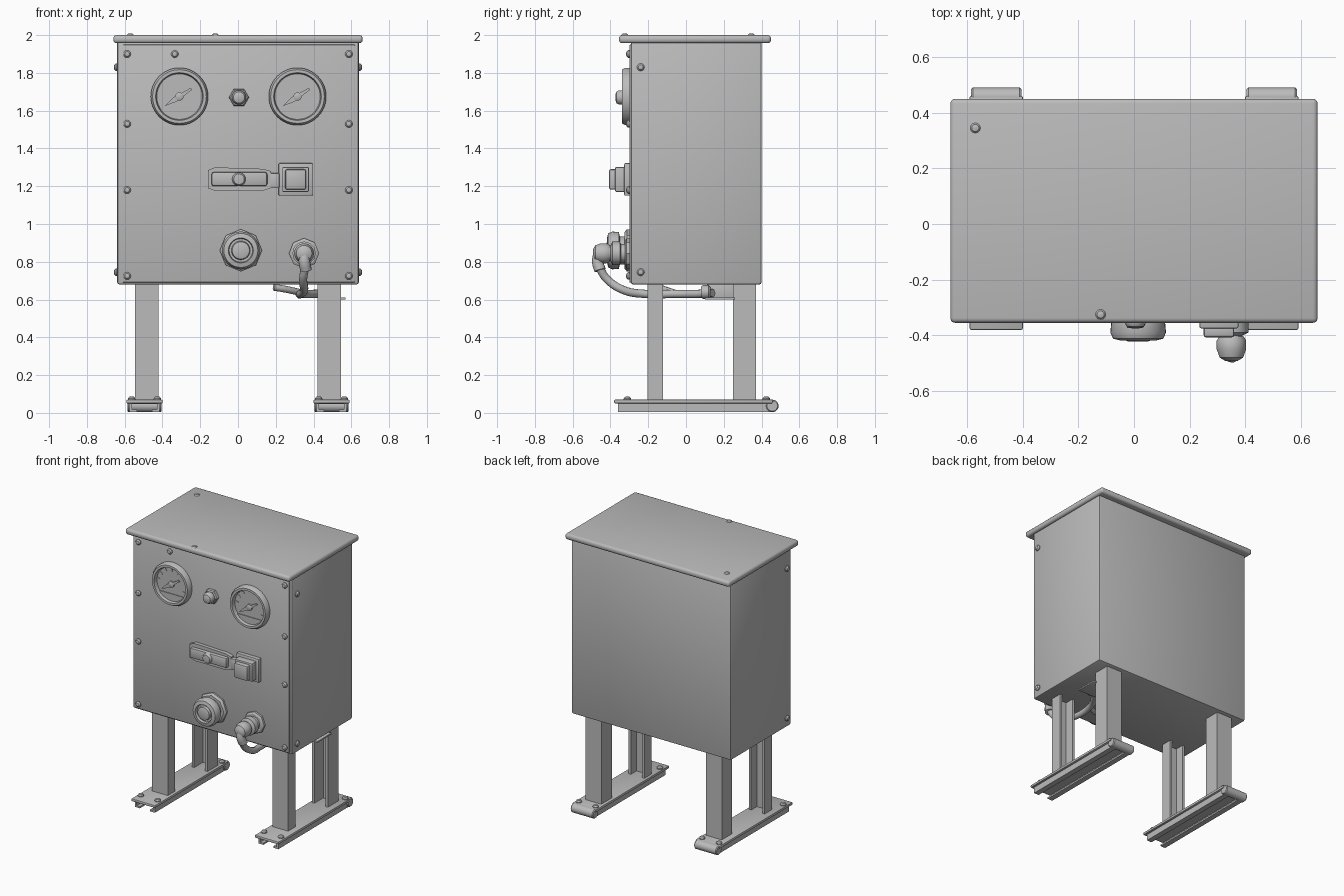
import bpy
import bmesh
import math
from mathutils import Vector, Matrix

cube = bpy.data.objects.get("Cube")
if cube:
    bpy.data.objects.remove(cube, do_unlink=True)

GREY = (0.5, 0.5, 0.5, 1)
metal = bpy.data.materials.new("grey metal")
metal.use_nodes = True
metal.diffuse_color = GREY
metal.node_tree.nodes["Principled BSDF"].inputs["Base Color"].default_value = GREY
parts = []


def finish(name, bm):
    bmesh.ops.recalc_face_normals(bm, faces=bm.faces)
    mesh = bpy.data.meshes.new(name)
    bm.to_mesh(mesh)
    bm.free()
    obj = bpy.data.objects.new(name, mesh)
    bpy.context.collection.objects.link(obj)
    mesh.materials.append(metal)
    parts.append(obj)
    return obj


def box(name, low, high, bevel=0.0, segments=2):
    low, high = Vector(low), Vector(high)
    bm = bmesh.new()
    bmesh.ops.create_cube(bm, size=1)
    bmesh.ops.scale(bm, vec=high - low, verts=bm.verts)
    bmesh.ops.translate(bm, vec=(low + high) / 2, verts=bm.verts)
    if bevel:
        bmesh.ops.bevel(bm, geom=bm.edges[:], offset=bevel, segments=segments,
                        profile=0.5, affect='EDGES')
    return finish(name, bm)


def extrude(name, outline, vector):
    """Closed 3D outline swept along a vector."""
    bm = bmesh.new()
    face = bm.faces.new([bm.verts.new(p) for p in outline])
    new = bmesh.ops.extrude_face_region(bm, geom=[face])["geom"]
    bmesh.ops.translate(bm, vec=vector,
                        verts=[v for v in new if isinstance(v, bmesh.types.BMVert)])
    return finish(name, bm)


def turn(name, centre, axis, profile, sides=32):
    """Lathe: profile is (radius, distance along axis), capped at the end."""
    bm = bmesh.new()
    rings = []
    for r, d in profile:
        rings.append([bm.verts.new((r * math.cos(math.tau * i / sides),
                                    r * math.sin(math.tau * i / sides), d))
                      for i in range(sides)])
    for a, b in zip(rings, rings[1:]):
        for i in range(sides):
            j = (i + 1) % sides
            bm.faces.new((a[i], a[j], b[j], b[i]))
    bm.faces.new(rings[-1])
    bm.faces.new(rings[0])
    turn_to = Vector((0, 0, 1)).rotation_difference(Vector(axis)).to_matrix().to_4x4()
    bm.transform(Matrix.Translation(centre) @ turn_to)
    return finish(name, bm)


def tube(name, points, radius):
    curve = bpy.data.curves.new(name, 'CURVE')
    curve.dimensions = '3D'
    curve.bevel_depth = radius
    curve.bevel_resolution = 4
    curve.use_fill_caps = True
    spline = curve.splines.new('BEZIER')
    spline.bezier_points.add(len(points) - 1)
    for bp, p in zip(spline.bezier_points, points):
        bp.co = p
        bp.handle_left_type = bp.handle_right_type = 'AUTO'
    curve.materials.append(metal)
    obj = bpy.data.objects.new(name, curve)
    bpy.context.collection.objects.link(obj)


def screw(name, centre, axis):
    turn(name, centre, axis, [(0.02, -0.01), (0.02, 0.006), (0.013, 0.015), (0.005, 0.017)], 12)


FRONT = (0, -1, 0)
PANEL = -0.30

# Cabinet, front panel and overhanging lid
box("cabinet", (-0.64, -0.292, 0.68), (0.64, 0.40, 1.97), 0.012)
box("front_panel", (-0.61, PANEL, 0.69), (0.62, -0.28, 1.95), 0.006)
box("lid", (-0.66, -0.355, 1.957), (0.66, 0.45, 2.0), 0.017, 3)

# Screws on the panel, sides and lid
for side in (-1, 1):
    for z in (1.9, 1.53, 1.18, 0.725):
        screw("panel_screw", (side * 0.587, PANEL, z), FRONT)
    for z in (1.83, 0.745):
        screw("side_screw", (side * 0.64, -0.24, z), (side, 0, 0))
screw("panel_screw", (-0.335, PANEL, 1.9), FRONT)
screw("lid_screw", (-0.57, 0.345, 1.992), (0, 0, 1))
screw("lid_screw", (-0.12, -0.325, 1.992), (0, 0, 1))

# Round gauges with recessed dial, ticks and needle
for x in (-0.31, 0.315):
    hub = Vector((x, PANEL, 1.675))
    turn("gauge", hub, FRONT, [(0.152, -0.01), (0.152, 0.022), (0.142, 0.04),
                               (0.126, 0.04), (0.12, 0.014)], 48)
    turn("gauge_hub", hub, FRONT, [(0.022, 0.01), (0.022, 0.026), (0.014, 0.03)], 16)
    along = Vector((0.84, 0, 0.54))
    across = Vector((-0.54, 0, 0.84))
    lift = Vector((0, -0.018, 0))
    needle = [(-0.095, 0), (-0.03, 0.014), (0.075, 0.006), (0.075, -0.006), (-0.03, -0.014)]
    extrude("gauge_needle", [hub + lift + along * a + across * c for a, c in needle],
            (0, -0.008, 0))
    for i in range(9):
        angle = math.radians(-20 + 27.5 * i)
        ray = Vector((math.cos(angle), 0, math.sin(angle)))
        edge = Vector((-ray.z, 0, ray.x)) * 0.003
        base = hub + Vector((0, -0.012, 0))
        extrude("gauge_tick", [base + ray * 0.092 - edge, base + ray * 0.115 - edge,
                               base + ray * 0.115 + edge, base + ray * 0.092 + edge],
                (0, -0.005, 0))
    # Flat cover across the bottom of the dial
    arc = [math.radians(215 + 11 * i) for i in range(11)]
    extrude("gauge_cover", [hub + Vector((0.122 * math.cos(a), -0.01, 0.122 * math.sin(a)))
                            for a in arc], (0, -0.009, 0))

# Indicator lamp
turn("lamp_nut", (0.005, PANEL, 1.67), FRONT, [(0.053, -0.01), (0.053, 0.022), (0.045, 0.03)], 6)
turn("lamp_cap", (0.005, PANEL, 1.67), FRONT,
     [(0.038, 0.02), (0.038, 0.055), (0.03, 0.068), (0.014, 0.074)], 24)

# Switch plate with central knob
plate = [(-0.16, 1.19), (-0.12, 1.175), (0.13, 1.175), (0.175, 1.19),
         (0.175, 1.28), (0.13, 1.292), (-0.12, 1.3), (-0.16, 1.285)]
extrude("switch_plate", [(x, PANEL + 0.01, z) for x, z in plate], (0, -0.038, 0))
box("switch_handle", (-0.14, -0.355, 1.2), (0.155, -0.32, 1.275), 0.012)
turn("switch_knob", (0.005, -0.345, 1.237), FRONT,
     [(0.036, -0.01), (0.036, 0.015), (0.028, 0.028), (0.01, 0.03)], 20)
box("switch_link", (0.17, -0.33, 1.19), (0.22, -0.29, 1.27), 0.006)

# Square push button
box("button_plate", (0.215, -0.327, 1.15), (0.395, -0.29, 1.322), 0.006)
box("button_body", (0.235, -0.375, 1.17), (0.375, -0.31, 1.302), 0.006)
box("button_cap", (0.25, -0.408, 1.182), (0.36, -0.36, 1.29), 0.01)

# Round socket with stepped collar
turn("socket_flange", (0.015, PANEL, 0.86), FRONT,
     [(0.112, -0.01), (0.112, 0.012), (0.098, 0.025)], 8)
turn("socket", (0.015, PANEL, 0.86), FRONT,
     [(0.075, 0.01), (0.075, 0.05), (0.097, 0.056), (0.1, 0.09), (0.09, 0.112),
      (0.066, 0.118), (0.062, 0.1), (0.05, 0.1), (0.046, 0.118), (0.036, 0.122)], 32)

# Cable gland, elbow and cable running under the cabinet
turn("gland_flange", (0.35, PANEL, 0.845), FRONT, [(0.08, -0.01), (0.08, 0.014), (0.068, 0.022)], 8)
turn("gland_nut", (0.35, PANEL, 0.845), FRONT,
     [(0.05, 0.01), (0.05, 0.045), (0.062, 0.05), (0.062, 0.09), (0.04, 0.1), (0.04, 0.13)], 12)
turn("elbow_collar", (0.35, -0.405, 0.845), FRONT,
     [(0.045, 0), (0.053, 0.015), (0.053, 0.045), (0.042, 0.075), (0.02, 0.088)], 16)
tube("elbow_tube", [(0.35, -0.455, 0.86), (0.352, -0.467, 0.80), (0.36, -0.455, 0.755)], 0.031)
tube("cable", [(0.355, -0.46, 0.77), (0.345, -0.42, 0.71), (0.35, -0.33, 0.65),
               (0.33, -0.22, 0.63), (0.34, -0.05, 0.63), (0.40, 0.06, 0.63),
               (0.46, 0.14, 0.635)], 0.022)
tube("cable_branch", [(0.19, -0.14, 0.665), (0.25, -0.12, 0.655), (0.34, -0.06, 0.635)], 0.018)
box("cable_bracket", (0.43, 0.10, 0.60), (0.57, 0.26, 0.612), 0.003)
box("bracket_wall", (0.43, 0.11, 0.60), (0.443, 0.26, 0.685), 0.003)
turn("cable_clamp", (0.46, 0.08, 0.64), (0, 1, 0),
     [(0.03, 0), (0.036, 0.01), (0.036, 0.04), (0.025, 0.05)], 12)


def channel(name, x0, x1, y_web, y_open, wall=0.018):
    """Upright U-section leg, open towards y_open."""
    s = 1 if y_open > y_web else -1
    shape = [(x0, y_web), (x1, y_web), (x1, y_open), (x1 - wall, y_open),
             (x1 - wall, y_web + s * wall), (x0 + wall, y_web + s * wall),
             (x0 + wall, y_open), (x0, y_open)]
    extrude(name, [(x, y, 0.06) for x, y in shape], (0, 0, 0.63))


# Legs and rail feet on each side
for side, label in ((-1, "right"), (1, "left")):
    x = side * 0.483
    channel(label + "_front_leg", x - 0.063, x + 0.063, -0.205, -0.122)
    channel(label + "_back_leg", x - 0.063, x + 0.063, 0.37, 0.25)
    foot = x + side * 0.012
    half = [(0.08, 0.06), (0.08, 0.006), (0.04, 0.006), (0.04, 0.018),
            (0.066, 0.018), (0.066, 0.046)]
    rail = half + [(-a, b) for a, b in reversed(half)]
    extrude(label + "_foot_rail", [(foot + a, -0.36, b) for a, b in rail], (0, 0.82, 0))
    box(label + "_foot_plate", (foot - 0.096, -0.38, 0.05), (foot + 0.096, 0.46, 0.07), 0.006)
    turn(label + "_foot_end", (foot - 0.09, 0.457, 0.037), (1, 0, 0),
         [(0.028, 0), (0.033, 0.006), (0.033, 0.174), (0.028, 0.18)], 20)
    for y in (-0.31, 0.425):
        for dx in (-0.068, 0.068):
            screw("foot_bolt", (foot + dx, y, 0.07), (0, 0, 1))

# Smooth shading with sharp edges kept
bpy.ops.object.select_all(action='DESELECT')
for obj in parts:
    obj.select_set(True)
bpy.context.view_layer.objects.active = parts[0]
bpy.ops.object.shade_smooth_by_angle(angle=math.radians(35))
